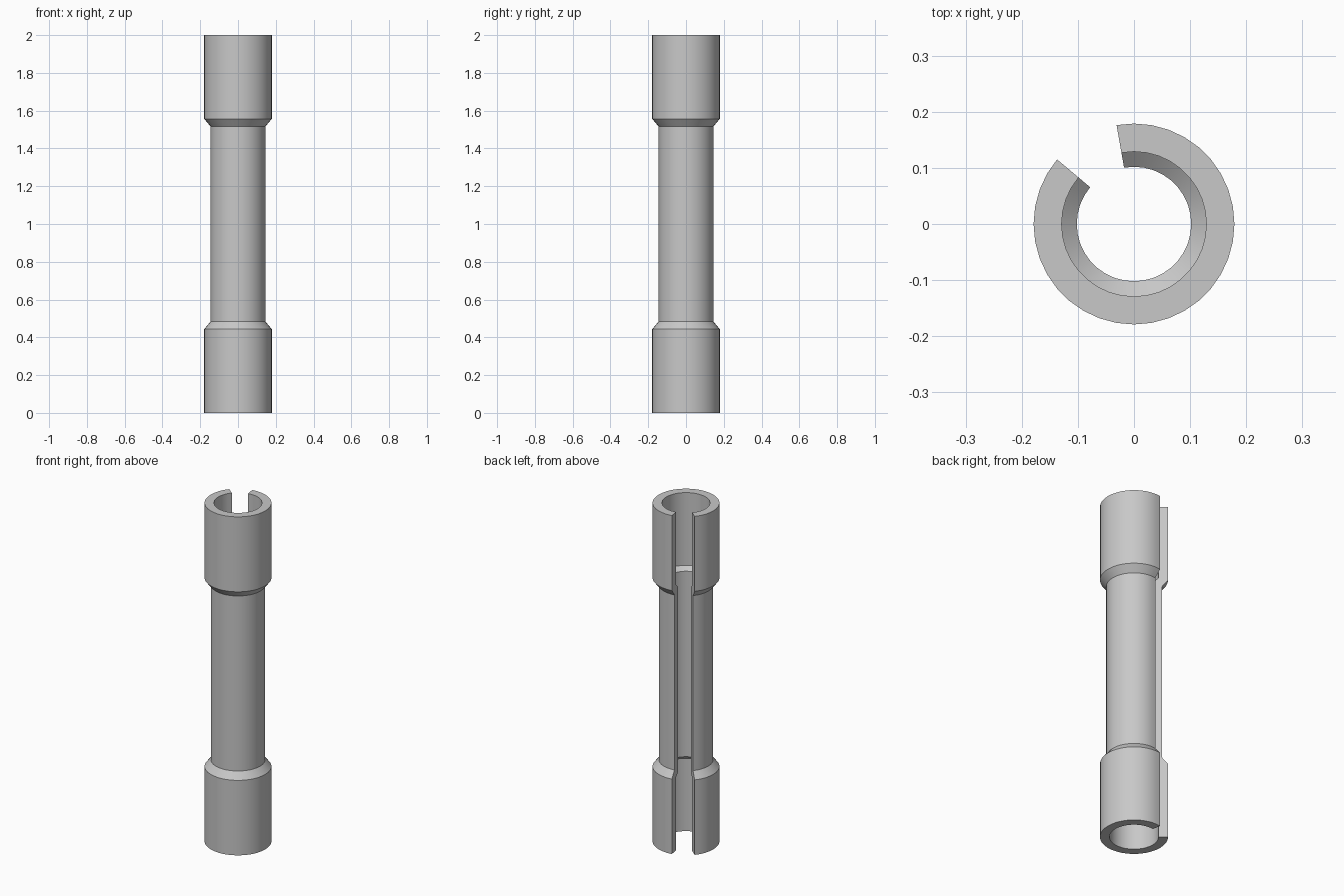
import bpy, bmesh, math

cube = bpy.data.objects.get("Cube")
if cube:
    bpy.data.objects.remove(cube, do_unlink=True)

HEIGHT = 2.0
SEGMENTS = 32
SLOT_END = math.radians(140)   # the sleeve runs from here, round to the other slot edge
SWEEP = math.radians(320)

# Plain grey material
grey = bpy.data.materials.new("grey_metal")
grey.use_nodes = True
colour = (0.58, 0.58, 0.58, 1)
grey.diffuse_color = colour
grey.node_tree.nodes["Principled BSDF"].inputs["Base Color"].default_value = colour

# Wall section as (radius, height): lower halves mirrored to the top
outer_low = [(0.179, 0), (0.179, 0.443), (0.146, 0.483)]
inner_low = [(0.129, 0), (0.129, 0.43), (0.102, 0.452)]


def mirrored(points):
    return points + [(r, HEIGHT - z) for r, z in reversed(points)]


section = mirrored(outer_low) + mirrored(inner_low)[::-1]

# Slotted sleeve: section swept round z, leaving the slot open
bm = bmesh.new()
rings = []
for i in range(SEGMENTS + 1):
    a = SLOT_END + SWEEP * i / SEGMENTS
    rings.append([bm.verts.new((r * math.cos(a), r * math.sin(a), z)) for r, z in section])
count = len(section)
for a, b in zip(rings, rings[1:]):
    for j in range(count):
        k = (j + 1) % count
        bm.faces.new((a[j], b[j], b[k], a[k]))

# Slot walls
bm.faces.new(rings[0])
bm.faces.new(rings[-1][::-1])
bmesh.ops.recalc_face_normals(bm, faces=bm.faces)

mesh = bpy.data.meshes.new("slotted_sleeve")
bm.to_mesh(mesh)
bm.free()
mesh.materials.append(grey)
sleeve = bpy.data.objects.new("slotted_sleeve", mesh)
bpy.context.collection.objects.link(sleeve)

# Smooth round walls, crisp rims and chamfers
bpy.ops.object.select_all(action="DESELECT")
sleeve.select_set(True)
bpy.context.view_layer.objects.active = sleeve
bpy.ops.object.shade_smooth_by_angle(angle=math.radians(30))
